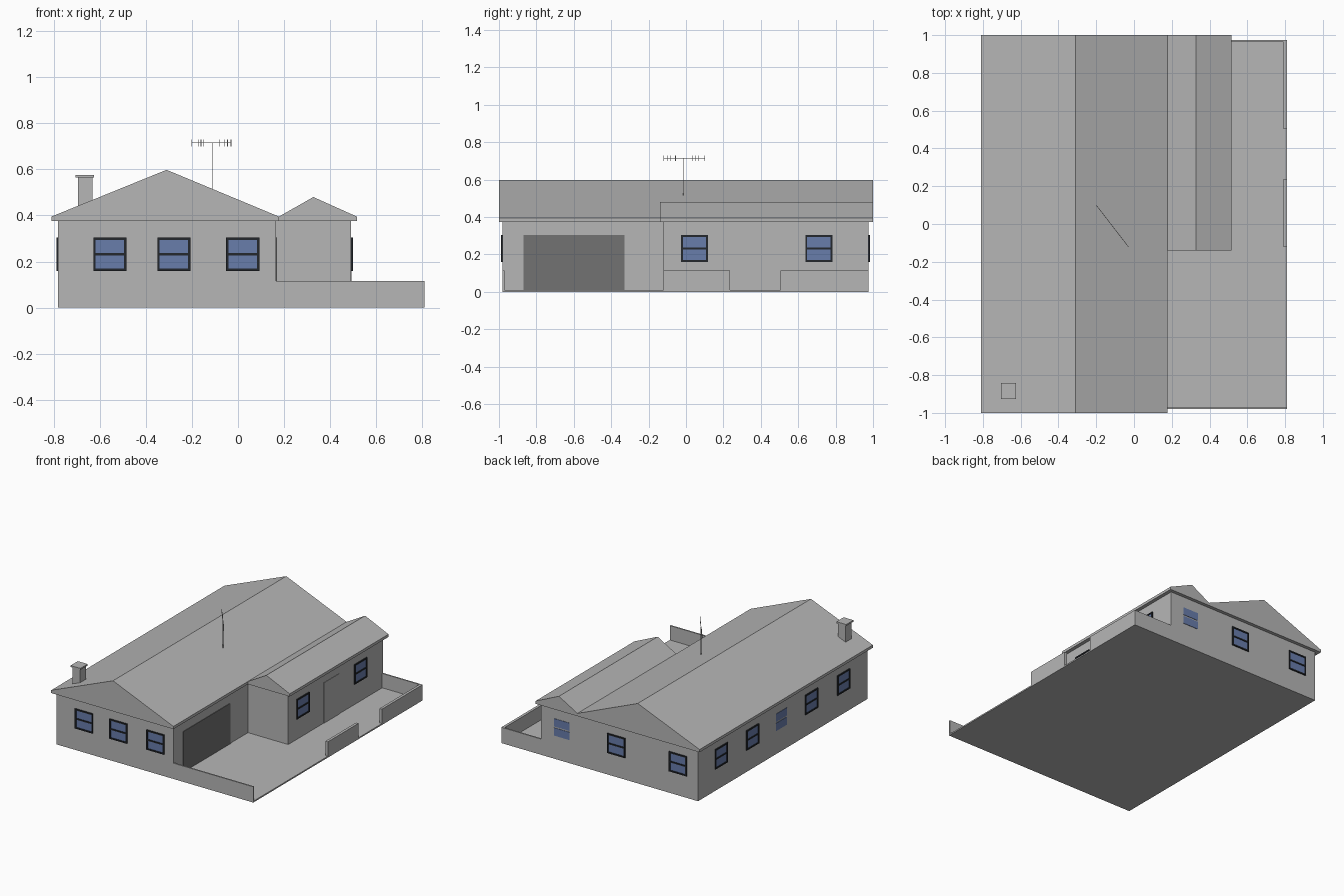
import bpy
import bmesh
from mathutils import Matrix, Vector
from math import pi

old = bpy.data.objects.get("Cube")
if old:
    bpy.data.objects.remove(old, do_unlink=True)


def material(name, rgb):
    m = bpy.data.materials.new(name)
    m.use_nodes = True
    m.diffuse_color = (*rgb, 1)
    bsdf = m.node_tree.nodes["Principled BSDF"]
    bsdf.inputs["Base Color"].default_value = (*rgb, 1)
    bsdf.inputs["Roughness"].default_value = 0.8
    return m


GREY = material("plain grey", (0.47, 0.47, 0.47))
DARK = material("garage grey", (0.17, 0.17, 0.17))
FRAME = material("frame black", (0.017, 0.02, 0.025))
GLASS = material("glass blue", (0.14, 0.205, 0.41))


def finish(name, bm, *mats):
    bmesh.ops.recalc_face_normals(bm, faces=bm.faces)
    mesh = bpy.data.meshes.new(name)
    bm.to_mesh(mesh)
    bm.free()
    for m in mats:
        mesh.materials.append(m)
    ob = bpy.data.objects.new(name, mesh)
    bpy.context.collection.objects.link(ob)
    return ob


def add_box(bm, x, y, z, mat=0):
    """Add a box given by its (low, high) range on each axis."""
    size = [hi - lo for lo, hi in (x, y, z)]
    mid = [(hi + lo) / 2 for lo, hi in (x, y, z)]
    made = bmesh.ops.create_cube(
        bm, size=1, matrix=Matrix.Translation(mid) @ Matrix.Diagonal((*size, 1)))
    for f in {f for v in made["verts"] for f in v.link_faces}:
        f.material_index = mat


def box(name, x, y, z, mat=GREY):
    bm = bmesh.new()
    add_box(bm, x, y, z)
    return finish(name, bm, mat)


def gable_roof(name, profile, y0, y1):
    """Extrude an x-z outline along y."""
    bm = bmesh.new()
    face = bm.faces.new([bm.verts.new((x, y0, z)) for x, z in profile])
    made = bmesh.ops.extrude_face_region(bm, geom=[face])
    verts = [v for v in made["geom"] if isinstance(v, bmesh.types.BMVert)]
    bmesh.ops.translate(bm, verts=verts, vec=(0, y1 - y0, 0))
    return finish(name, bm, GREY)


# Plot, walls and roofs
EAVE = 0.375
LIP = 0.395
box("ground_slab", (-0.78, 0.81), (-0.98, 0.975), (0, 0.01))
box("main_walls", (-0.78, 0.165), (-0.98, 0.975), (0, EAVE))
box("wing_walls", (0.165, 0.49), (-0.12, 0.975), (0, EAVE))
gable_roof("main_roof", [(-0.81, EAVE), (0.178, EAVE), (0.178, LIP),
                         (-0.31, 0.598), (-0.81, LIP)], -1, 1)
gable_roof("wing_roof", [(0.165, EAVE), (0.516, EAVE), (0.516, LIP),
                         (0.327, 0.48), (0.165, 0.388)], -0.14, 1)

# Low garden walls, with gaps for the drive and the path
TOP = 0.115
box("front_garden_wall", (0.165, 0.81), (-0.98, -0.97), (0, TOP))
box("back_garden_wall", (0.49, 0.81), (0.965, 0.975), (0, TOP))
box("side_garden_wall_front", (0.79, 0.81), (-0.12, 0.235), (0, TOP))
box("side_garden_wall_back", (0.79, 0.81), (0.505, 0.975), (0, TOP))

# Garage door and front door
box("garage_door", (0.16, 0.169), (-0.87, -0.33), (0.01, 0.305), DARK)
box("front_door", (0.487, 0.493), (0.29, 0.47), (0.01, 0.305))

# Chimney
box("chimney_stack", (-0.695, -0.632), (-0.92, -0.85), (0.4, 0.565))
box("chimney_cap", (-0.704, -0.625), (-0.927, -0.843), (0.565, 0.576))


def window(name, place, turn, framed=True):
    """Two panes, one above the other; local -y points out of the wall."""
    bm = bmesh.new()
    w, h, rim, out = 0.072, 0.072, 0.01, 0.008
    for lo, hi in ((-h + rim, -rim / 2), (rim / 2, h - rim)):
        add_box(bm, (rim - w, w - rim), (-0.003, 0.002), (lo, hi), 1)
    if framed:
        for s in (-1, 1):
            mid = s * (w - rim / 2)
            add_box(bm, (mid - rim / 2, mid + rim / 2), (-out, 0.002), (-h, h))
        for mid in (rim / 2 - h, 0, h - rim / 2):
            add_box(bm, (rim - w, w - rim), (-out, 0.002),
                    (mid - rim / 2, mid + rim / 2))
    bm.transform(Matrix.Translation(Vector(place)) @ Matrix.Rotation(turn, 4, "Z"))
    finish(name, bm, FRAME, GLASS)


# Windows on all four sides
SILL = 0.232
for i, x in enumerate((-0.556, -0.278, 0.021)):
    window(f"front_window_{i + 1}", (x, -0.98, SILL), 0)
for i, y in enumerate((0.045, 0.71)):
    window(f"wing_window_{i + 1}", (0.49, y, SILL), pi / 2)
for i, x in enumerate((-0.62, -0.12, 0.32)):
    window(f"back_window_{i + 1}", (x, 0.975, SILL), pi, framed=i < 2)
for i, y in enumerate((0.71, 0.35, 0.015, -0.33, -0.7)):
    window(f"side_window_{i + 1}", (-0.78, y, SILL), -pi / 2, framed=i != 2)

# Roof aerial: mast, slanting boom and upright rods
T = 0.0015
HIGH = 0.715
start, end = Vector((-0.2, 0.1, HIGH)), Vector((-0.03, -0.12, HIGH))
mast = start.lerp(end, 0.52)
box("aerial_mast", (mast.x - T, mast.x + T), (mast.y - T, mast.y + T), (0.5, HIGH))
along = end - start
bm = bmesh.new()
half = along.length / 2
add_box(bm, (-half, half), (-T, T), (-T, T))
bm.transform(Matrix.Translation((start + end) / 2)
             @ along.to_track_quat("X", "Z").to_matrix().to_4x4())
finish("aerial_boom", bm, GREY)
bm = bmesh.new()
for t in (0, 0.16, 0.23, 0.3, 0.71, 0.84, 0.91, 1):
    p = start.lerp(end, t)
    add_box(bm, (p.x - T, p.x + T), (p.y - T, p.y + T), (HIGH - 0.015, HIGH + 0.015))
finish("aerial_rods", bm, GREY)
